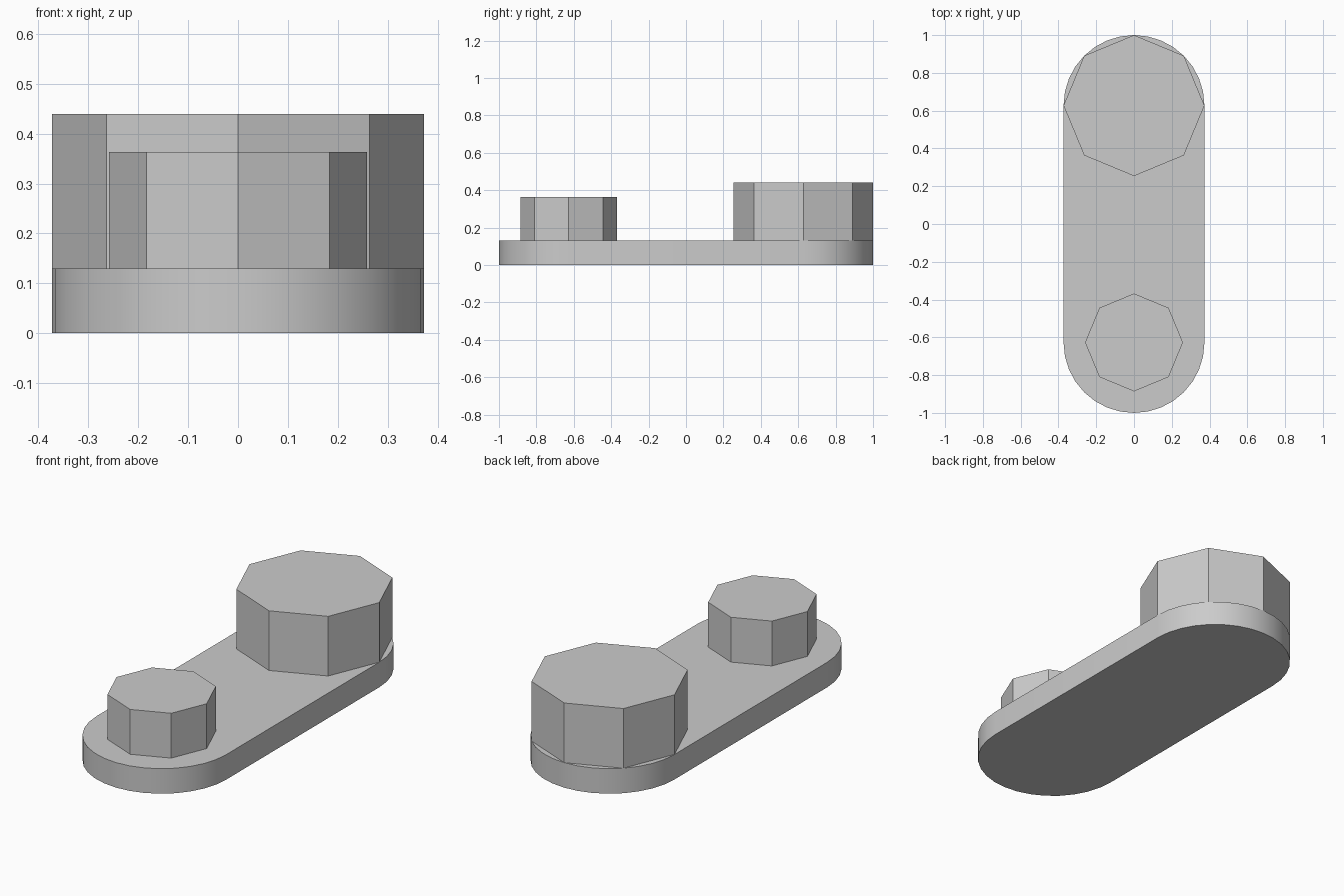
import bpy
import bmesh
from math import cos, sin, pi, radians

cube = bpy.data.objects.get("Cube")
if cube:
    bpy.data.objects.remove(cube, do_unlink=True)

# Single plain grey
grey = bpy.data.materials.new("plain_grey")
grey.use_nodes = True
colour = (0.6, 0.6, 0.6, 1)
grey.diffuse_color = colour
grey.node_tree.nodes["Principled BSDF"].inputs["Base Color"].default_value = colour


def prism(name, outline, bottom, top):
    """Extrude a flat outline upwards into a closed solid."""
    bm = bmesh.new()
    base = bm.faces.new([bm.verts.new((x, y, bottom)) for x, y in outline])
    lifted = bmesh.ops.extrude_face_region(bm, geom=[base], use_keep_orig=True)["geom"]
    verts = [v for v in lifted if isinstance(v, bmesh.types.BMVert)]
    bmesh.ops.translate(bm, vec=(0, 0, top - bottom), verts=verts)
    bmesh.ops.recalc_face_normals(bm, faces=bm.faces)
    mesh = bpy.data.meshes.new(name)
    bm.to_mesh(mesh)
    bm.free()
    mesh.materials.append(grey)
    obj = bpy.data.objects.new(name, mesh)
    bpy.context.collection.objects.link(obj)
    return obj


def arc(radius, centre_y, start, sweep, steps):
    """Points along an arc, both ends included."""
    angles = [start + sweep * i / steps for i in range(steps + 1)]
    return [(radius * cos(a), centre_y + radius * sin(a)) for a in angles]


RADIUS = 0.373
REACH = 1 - RADIUS
PLATE_TOP = 0.13

# Base plate with two round ends
outline = arc(RADIUS, REACH, 0, pi, 16) + arc(RADIUS, -REACH, pi, pi, 16)
plate = prism("base_plate", outline, 0, PLATE_TOP)
bpy.context.view_layer.objects.active = plate
plate.select_set(True)
bpy.ops.object.shade_smooth_by_angle(angle=radians(30))

# Eight-sided posts, a corner on each axis
for name, radius, y, top in (("large_post", RADIUS, REACH, 0.44),
                             ("small_post", 0.259, -REACH, 0.363)):
    prism(name, arc(radius, y, 0, 2 * pi, 8)[:-1], PLATE_TOP, top)
